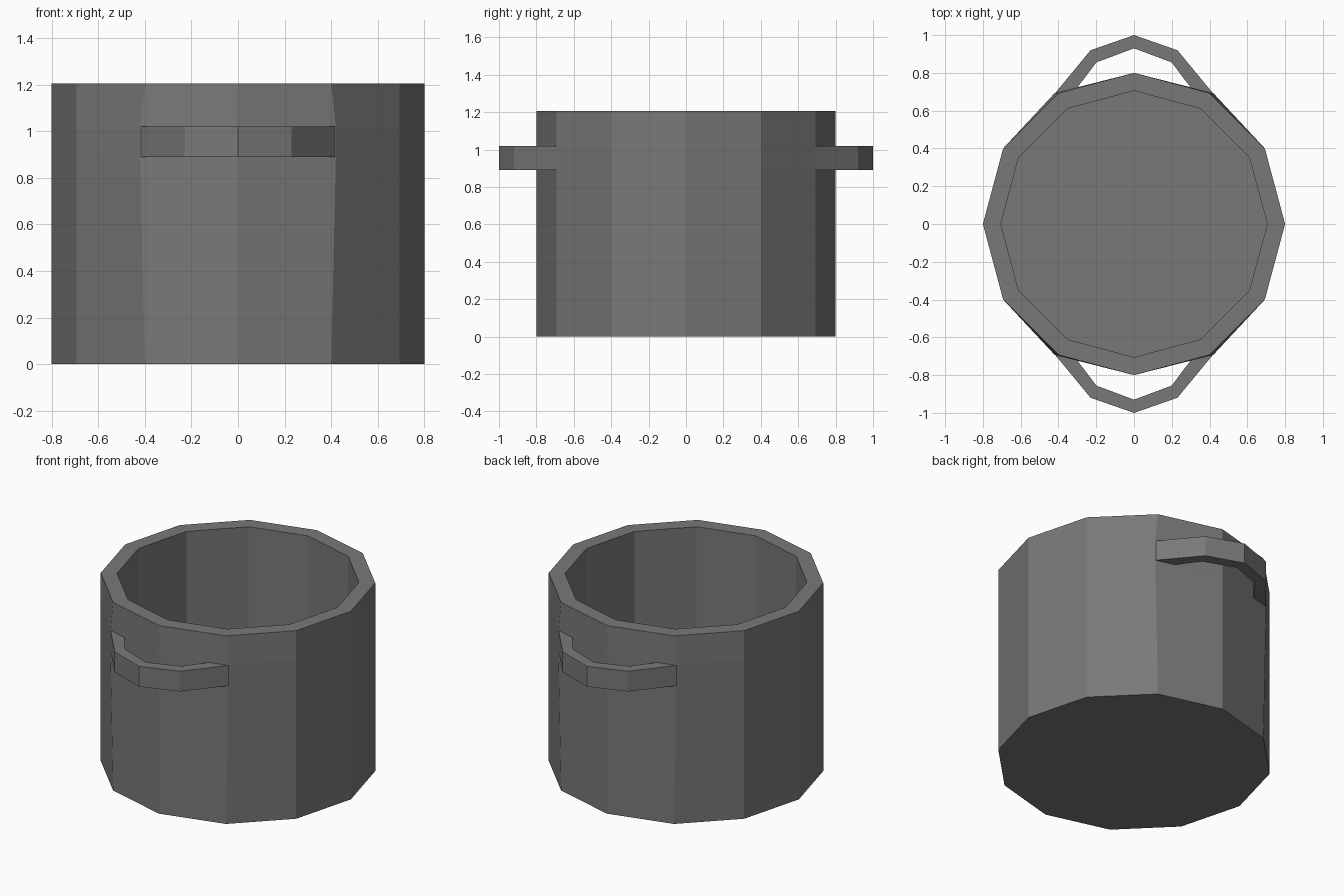
import bpy, bmesh, math

if "Cube" in bpy.data.objects:
    bpy.data.objects.remove(bpy.data.objects["Cube"])

metal = bpy.data.materials.new("dark_grey_metal")
metal.diffuse_color = (0.19, 0.19, 0.19, 1)
metal.use_nodes = True
metal.node_tree.nodes["Principled BSDF"].inputs["Base Color"].default_value = metal.diffuse_color


def make_object(name, bm):
    bmesh.ops.recalc_face_normals(bm, faces=bm.faces)
    mesh = bpy.data.meshes.new(name)
    bm.to_mesh(mesh)
    bm.free()
    mesh.materials.append(metal)
    obj = bpy.data.objects.new(name, mesh)
    bpy.context.collection.objects.link(obj)
    return obj


def bridge(bm, a, b, closed=True):
    n = len(a)
    for i in range(n if closed else n - 1):
        j = (i + 1) % n
        bm.faces.new((a[i], a[j], b[j], b[i]))


# Pot: twelve-sided wall, pulled out slightly where the handles join it
SIDES = 12
LOW, HIGH = 0.89, 1.02
bm = bmesh.new()
rings = []
for radius, z in [(0.8, 0), (0.8, LOW), (0.8, HIGH), (0.8, 1.205), (0.705, 1.205), (0.705, 0.1)]:
    ring = []
    for i in range(SIDES):
        a = math.tau * i / SIDES
        x, y = radius * math.cos(a), radius * math.sin(a)
        if z in (LOW, HIGH) and i in (2, 4, 8, 10):
            x = math.copysign(0.42, x)
        ring.append(bm.verts.new((x, y, z)))
    rings.append(ring)
for a, b in zip(rings, rings[1:]):
    bridge(bm, a, b)
bm.faces.new(rings[0])
bm.faces.new(rings[-1])
make_object("pot", bm)

# Handles: bent flat bars at the front and back, open ends against the wall
outer = [(0.42, 0.69), (0.23, 0.92), (0, 1.0)]
inner = [(0.30, 0.722), (0.20, 0.855), (0, 0.93)]


def full(path):
    return path + [(-x, y) for x, y in reversed(path[:-1])]


for name, side in (("front_handle", -1), ("back_handle", 1)):
    bm = bmesh.new()
    rows = [[bm.verts.new((x, side * y, z)) for x, y in full(path)]
            for path, z in ((outer, LOW), (outer, HIGH), (inner, HIGH), (inner, LOW))]
    for k in range(4):
        bridge(bm, rows[k], rows[(k + 1) % 4], closed=False)
    make_object(name, bm)
